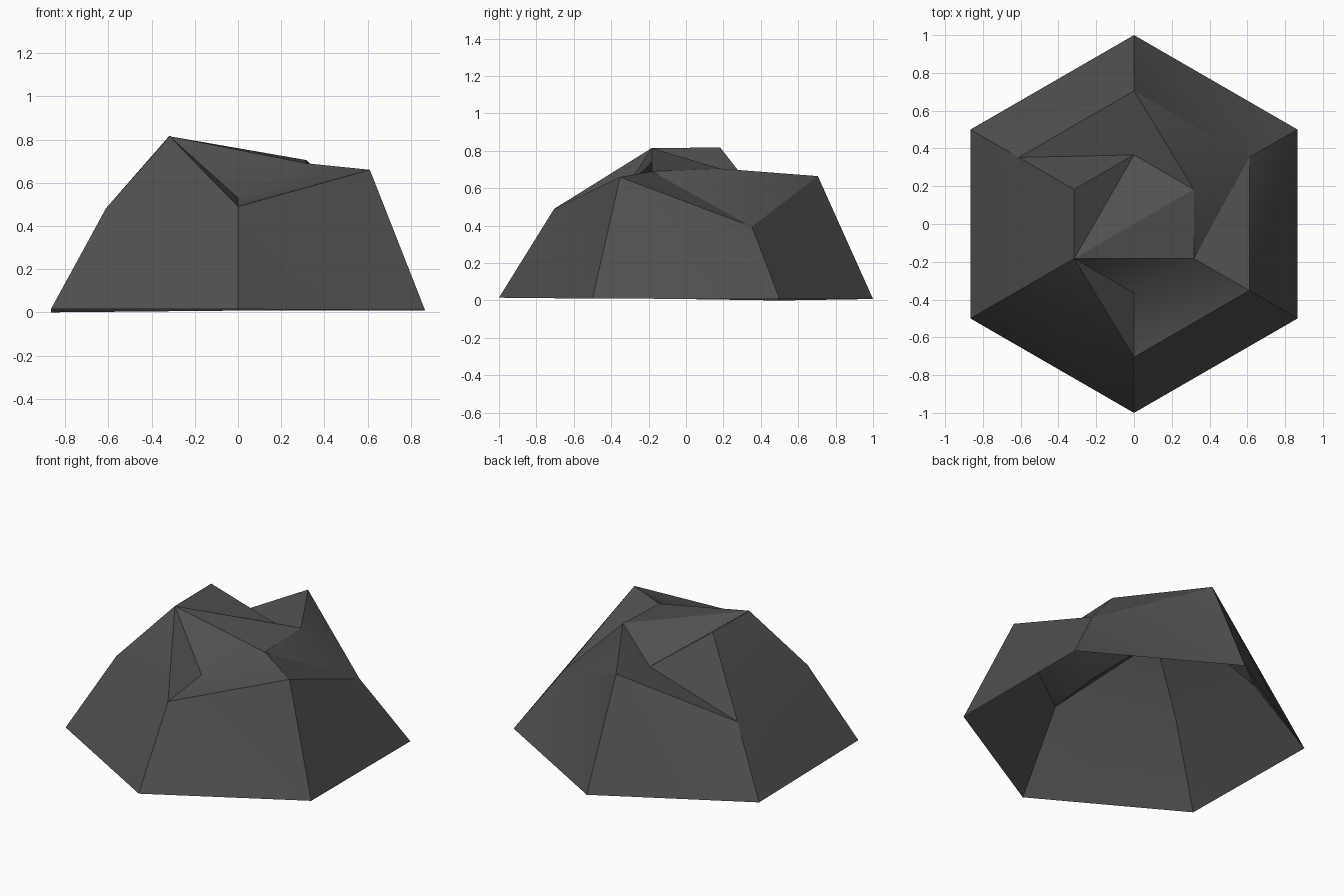
import bpy
import bmesh
from math import cos, sin, radians

cube = bpy.data.objects.get("Cube")
if cube:
    bpy.data.objects.remove(cube, do_unlink=True)

# Dark stone colour
stone = bpy.data.materials.new("dark_stone")
stone.use_nodes = True
colour = (0.08, 0.08, 0.08, 1)
stone.diffuse_color = colour
stone.node_tree.nodes["Principled BSDF"].inputs["Base Color"].default_value = colour

bm = bmesh.new()


def ring(radius, heights):
    """Hexagonal ring, counter-clockwise from the front corner."""
    verts = []
    for k, z in enumerate(heights):
        a = radians(60 * k - 90)
        verts.append(bm.verts.new((radius * cos(a), radius * sin(a), z)))
    return verts


def band(lower, upper):
    """Join two rings with triangles, all split the same way."""
    for k in range(6):
        n = (k + 1) % 6
        bm.faces.new((lower[k], lower[n], upper[k]))
        bm.faces.new((lower[n], upper[n], upper[k]))


# Three rings of uneven height
base = ring(1.0, (0.015, 0.01, 0.008, 0.008, 0.0, 0.015))
shoulder = ring(0.705, (0.49, 0.66, 0.395, 0.665, 0.39, 0.483))
crown = ring(0.366, (0.53, 0.69, 0.705, 0.583, 0.818, 0.815))

# Steep sides, open underneath, and the upper slopes
band(base, shoulder)
band(shoulder, crown)

# Broken top, fanned from the high corner
for k in range(4):
    bm.faces.new((crown[5], crown[k], crown[k + 1]))

mesh = bpy.data.meshes.new("rock")
bm.normal_update()
bm.to_mesh(mesh)
bm.free()
mesh.materials.append(stone)
rock = bpy.data.objects.new("rock", mesh)
bpy.context.collection.objects.link(rock)

bpy.context.view_layer.objects.active = rock
rock.select_set(True)
bpy.ops.object.shade_smooth_by_angle(angle=radians(30))
